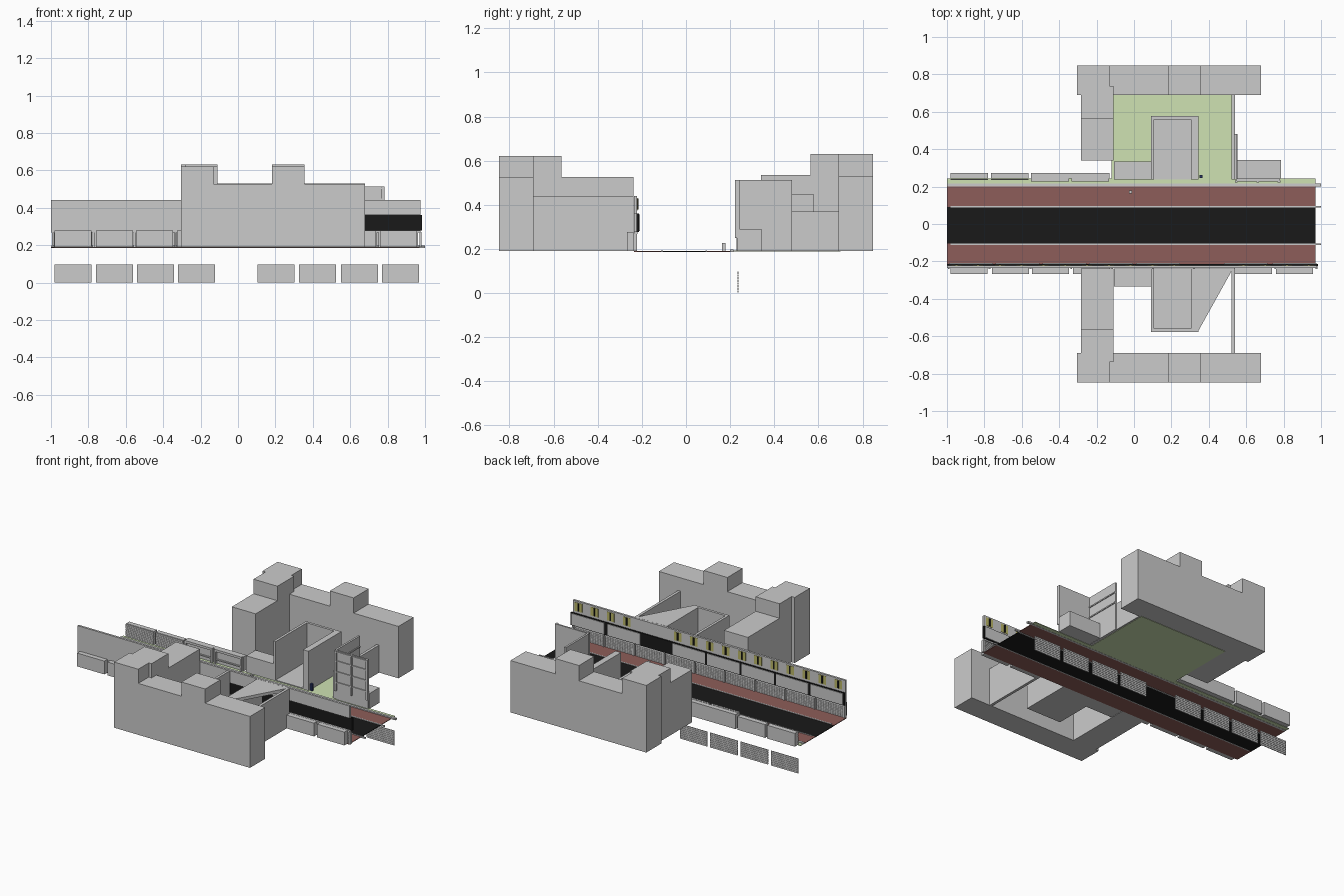
import bpy, bmesh

if "Cube" in bpy.data.objects:
    bpy.data.objects.remove(bpy.data.objects["Cube"])


def mat(name, r, g, b):
    m = bpy.data.materials.new(name)
    m.diffuse_color = (r, g, b, 1)
    m.use_nodes = True
    m.node_tree.nodes["Principled BSDF"].inputs["Base Color"].default_value = m.diffuse_color
    return m


BLACK = mat("asphalt", 0.01, 0.01, 0.01)
BRICK = mat("brick_paving", 0.27, 0.11, 0.10)
GREEN = mat("pale_green", 0.62, 0.76, 0.45)
OLIVE = mat("window_yellow", 0.50, 0.48, 0.14)
NAVY = mat("navy", 0.02, 0.03, 0.12)


def finish(name, bm, m=None):
    bmesh.ops.recalc_face_normals(bm, faces=bm.faces)
    me = bpy.data.meshes.new(name)
    bm.to_mesh(me)
    bm.free()
    ob = bpy.data.objects.new(name, me)
    bpy.context.collection.objects.link(ob)
    if m:
        me.materials.append(m)
    return ob


def boxes(name, items, m=None):
    """One object from boxes given as (x0, x1, y0, y1, z0, z1)."""
    bm = bmesh.new()
    for x0, x1, y0, y1, z0, z1 in items:
        vs = bmesh.ops.create_cube(bm, size=1)["verts"]
        for v in vs:
            v.co.x = (x0 + x1) / 2 + v.co.x * (x1 - x0)
            v.co.y = (y0 + y1) / 2 + v.co.y * (y1 - y0)
            v.co.z = (z0 + z1) / 2 + v.co.z * (z1 - z0)
    return finish(name, bm, m)


def prism(name, pts, z0, z1, m=None):
    """Extrude a plan outline from z0 to z1."""
    bm = bmesh.new()
    f = bm.faces.new([bm.verts.new((x, y, z0)) for x, y in pts])
    r = bmesh.ops.extrude_face_region(bm, geom=[f])
    for v in r["geom"]:
        if isinstance(v, bmesh.types.BMVert):
            v.co.z = z1
    return finish(name, bm, m)


def shutter(name, x0, x1, y, z0, z1, n=8):
    """Louvred panel: thin plate with raised slats."""
    h = (z1 - z0) / n
    items = [(x0, x1, y - .0005, y + .0005, z0, z1)]
    items += [(x0, x1, y - .0025, y + .0025, z0 + i * h + h * .2, z0 + (i + 1) * h) for i in range(n)]
    return boxes(name, items)


G = 0.19  # street level

# Street surfaces
boxes("road", [(-1, .97, -.105, .09, G - .004, G)], BLACK)
boxes("brick_pavements", [(-1, .97, .09, .203, G - .003, G + .001),
                          (-1, .97, -.235, -.105, G - .003, G + .001)], BRICK)
boxes("kerbs", [(-.98, 1, .088, .096, G - .005, G + .004),
                (-.98, 1, -.113, -.105, G - .005, G + .004),
                (-1, 1, .200, .216, G - .003, G + .008)])
boxes("green_verge", [(-1, .97, .216, .242, G - .002, G + .002)], GREEN)
boxes("courtyard_floor", [(-.12, .53, .235, .70, G - .002, G + .001)], GREEN)

# Matching building blocks on both sides of the street
for side, s, dz, wing_end in (("back", 1, 0, .34), ("front", -1, -.01, .237)):
    def b(name, items):
        return boxes(f"{side}_{name}", [(a, c, min(s * p, s * q), max(s * p, s * q), e, f)
                                        for a, c, p, q, e, f in items])
    hb = .53 if s > 0 else .527
    b("main_block", [(-.305, .68, .69, .847, G, hb)])
    b("corner_tower", [(-.305, -.13, .69, .847, hb, .63 + dz),
                       (-.283, -.11, .565, .738, G, .63 + dz)])
    b("middle_tower", [(.183, .355, .69, .847, hb, .63 + dz)])
    b("wing", [(-.283, -.11, wing_end, .565, G, .535 + dz)])
    # Roofless hall with three walls
    h = .45 + dz
    b("open_hall", [(.09, .107, .238, .577, G, h), (.305, .345, .238, .577, G, h),
                    (.107, .305, .56, .577, G, h), (.107, .305, .238, .56, G, G + .008)])
    b("low_annex", [(-.107, .09, .238, .335, G, .30)])
    b("court_wall", [(.522, .54, .238, .69, G, .37 if s > 0 else .44)])
prism("triangular_roof", [(.345, -.57), (.53, -.237), (.345, -.237)], .42, .44)

# Gate walls at the corner of the back court
boxes("gate_walls", [(.535, .548, .238, .48, G, .513), (.548, .78, .232, .242, G, .513)])
trim = [(x, x + .014, .222, .233, .25, .513) for x in (.54, .655, .768)]
trim += [(.54, .782, .226, .233, z, z + .008) for z in (.30, .37, .44, .50)]
trim += [(.545, .553, .24, .48, z, z + .008) for z in (.37, .44)]
boxes("gate_trim", trim)
boxes("gate_base_block", [(.55, .785, .242, .342, G, .29)])

# Long front arcade wall: upper band, dark strip and outer cladding
boxes("arcade_upper_band", [(-1, .975, -.236, -.222, .36, .44)])
boxes("arcade_dark_strip", [(-1, .985, -.224, -.213, .277, .36)], BLACK)
boxes("arcade_outer_cladding", [(-1, -.11, -.236, -.224, .277, .36)])
boxes("arcade_ledge", [(-1, .975, -.236, -.220, .268, .278)])
win = [-.95 + i * .1165 for i in range(11)] + [.585 + i * .1165 for i in range(4)]
boxes("arcade_windows", [(x - .027, x + .027, -.223, -.220, .374, .43) for x in win], OLIVE)
boxes("window_bars", [(x - .005, x + .005, -.222, -.216, .378, .428) for x in win], BLACK)
starts = [-.99, -.74, -.49, -.24, .01, .48, .74]
boxes("arcade_sign_panels", [(x, x + .235, -.214, -.209, .282, .356) for x in starts])

# Shop boxes on both sides
boxes("front_shop_boxes", [(x, x + .198, -.267, -.236, G, .277)
                           for x in (-.98, -.76, -.545, -.325, .54, .76)])
boxes("back_shop_boxes", [(-.98, -.78, .242, .273, G, .277), (-.765, -.565, .242, .273, G, .277),
                          (-.55, -.13, .242, .273, G, .285)])

# Louvred shutters: lower row, front arcade and back shops
lower = (-.98, -.76, -.54, -.32, .105, .325, .55, .77)
for i, x in enumerate(lower):
    shutter(f"lower_shutter_{i}", x, x + .198, .236, 0.005 if i < 0 else 0, .097)
for i in range(9):
    x = -.985 + i * .2185
    shutter(f"arcade_shutter_{i}", x, x + .2, -.229, G, .268)
for i, x in enumerate((-.98, -.765)):
    shutter(f"back_shutter_{i}", x, x + .2, .239, G, .275)
boxes("arcade_posts", [(-.9955 + i * .2185, -.986 + i * .2185, -.24, -.222, G, .27) for i in range(10)])

# Framed shopfront beside the back wing
frame = []
for x in (-.55, -.335):
    frame += [(x, x + .012, .228, .242, G, .285), (x + .19, x + .202, .228, .242, G, .285),
              (x, x + .202, .228, .242, .272, .287), (x, x + .202, .232, .242, .215, .222)]
boxes("framed_shopfront", frame)

# Street furniture
boxes("street_bollard", [(-.028, -.012, .162, .178, G, .226)])
boxes("court_bollard", [(.35, .365, .247, .262, G, .235)], NAVY)
